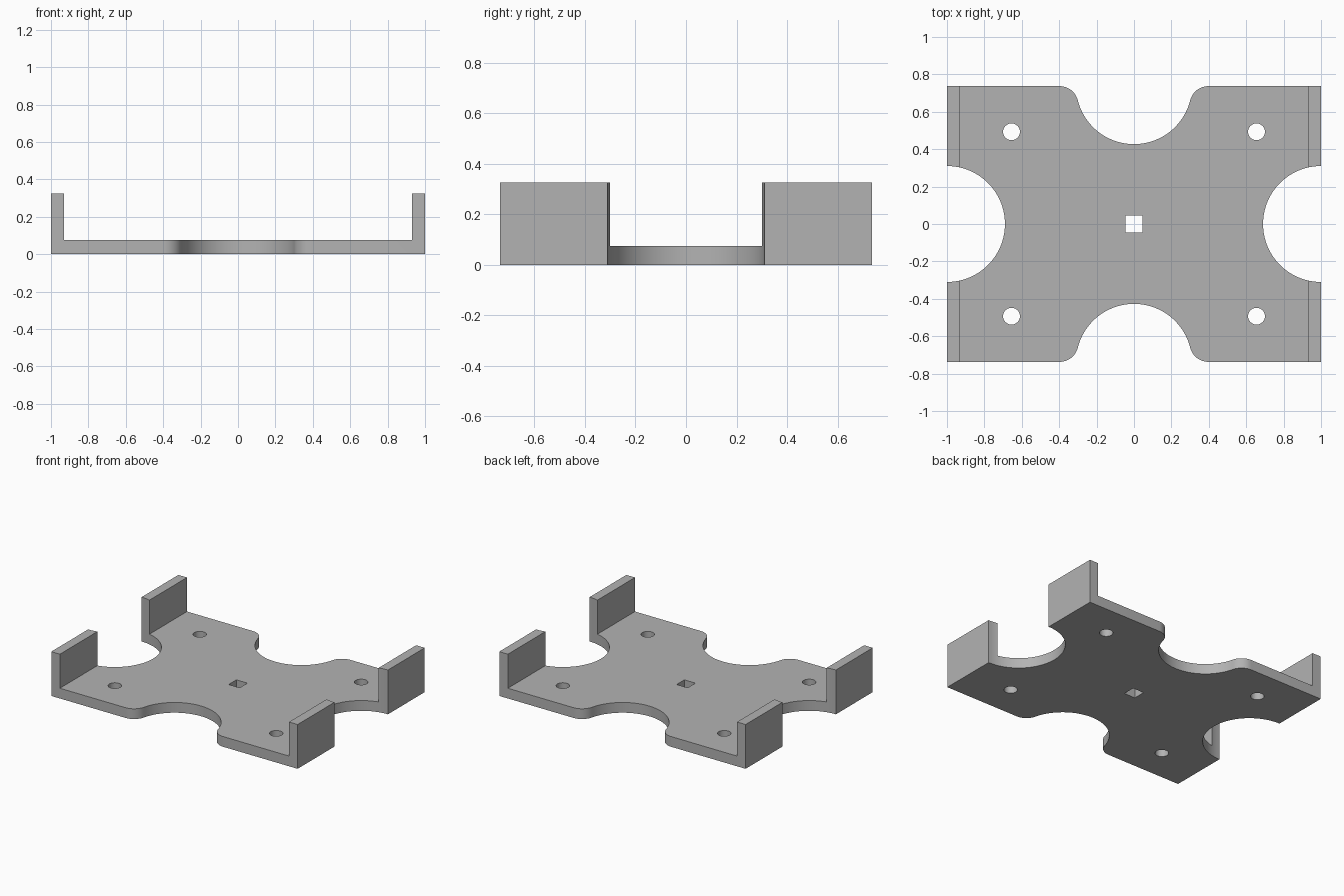
import bpy, bmesh
from math import sin, cos, pi, sqrt, atan2, radians

cube = bpy.data.objects.get("Cube")
if cube:
    bpy.data.objects.remove(cube, do_unlink=True)

HALF_X, HALF_Y = 1.0, 0.737
PLATE, WALL_TOP, WALL = 0.075, 0.325, 0.07
NOTCH, FILLET = 0.31, 0.1

grey = bpy.data.materials.new("plain grey")
grey.use_nodes = True
colour = (0.45, 0.45, 0.45, 1)
grey.diffuse_color = colour
grey.node_tree.nodes["Principled BSDF"].inputs["Base Color"].default_value = colour


def prism(name, points, offset):
    """Extrude a closed 3D outline along an offset vector."""
    bm = bmesh.new()
    face = bm.faces.new([bm.verts.new(p) for p in points])
    extruded = bmesh.ops.extrude_face_region(bm, geom=[face], use_keep_orig=True)
    moved = [v for v in extruded["geom"] if isinstance(v, bmesh.types.BMVert)]
    bmesh.ops.translate(bm, verts=moved, vec=offset)
    bmesh.ops.recalc_face_normals(bm, faces=bm.faces)
    mesh = bpy.data.meshes.new(name)
    bm.to_mesh(mesh)
    bm.free()
    mesh.materials.append(grey)
    obj = bpy.data.objects.new(name, mesh)
    bpy.context.collection.objects.link(obj)
    return obj


def arc(cx, cy, r, start, end, steps):
    return [(cx + r * cos(start + (end - start) * i / steps),
             cy + r * sin(start + (end - start) * i / steps))
            for i in range(steps + 1)]


cutters = []


def add_cutter(name, outline):
    obj = prism(name, [(x, y, -0.2) for x, y in outline], (0, 0, 1))
    obj.hide_render = True
    cutters.append(obj)


# Channel section: flat plate with a wall along each end
half = [(HALF_X, 0), (HALF_X, WALL_TOP), (HALF_X - WALL, WALL_TOP), (HALF_X - WALL, PLATE)]
section = half + [(-x, z) for x, z in reversed(half)]
bracket = prism("mounting_bracket", [(x, -HALF_Y, z) for x, z in section], (0, 2 * HALF_Y, 0))

# Round notches through the end walls
for s in (-1, 1):
    add_cutter("end_notch_cutter", arc(s * HALF_X, 0, NOTCH, 0, 2 * pi * 95 / 96, 95))

# Front and back notches, flared with rounded corners
fx = sqrt((NOTCH + FILLET) ** 2 - FILLET ** 2)
tilt = atan2(FILLET, fx)
right_flare = arc(fx, HALF_Y - FILLET, FILLET, pi / 2, pi - tilt, 14)
bowl = arc(0, HALF_Y, NOTCH, -tilt, tilt - pi, 48)
left_flare = [(-x, y) for x, y in reversed(right_flare)]
flared = [(fx, HALF_Y + 0.1)] + right_flare + bowl[1:-1] + left_flare + [(-fx, HALF_Y + 0.1)]
for s in (-1, 1):
    add_cutter("side_notch_cutter", [(x, s * y) for x, y in flared])

# Four screw holes and the square centre hole
for sx in (-1, 1):
    for sy in (-1, 1):
        add_cutter("screw_hole_cutter",
                   arc(sx * 0.655, sy * 0.493, 0.045, 0, 2 * pi * 31 / 32, 31))
add_cutter("centre_hole_cutter", arc(0, 0, 0.045 * sqrt(2), pi / 4, 7 * pi / 4, 3))

# Cut everything out, then discard the cutters
bpy.ops.object.select_all(action="DESELECT")
bpy.context.view_layer.objects.active = bracket
bracket.select_set(True)
for cutter in cutters:
    mod = bracket.modifiers.new("cut", "BOOLEAN")
    mod.operation, mod.solver, mod.object = "DIFFERENCE", "EXACT", cutter
    bpy.ops.object.modifier_apply(modifier=mod.name)
    bpy.data.objects.remove(cutter, do_unlink=True)

bpy.ops.object.shade_smooth_by_angle(angle=radians(30))
